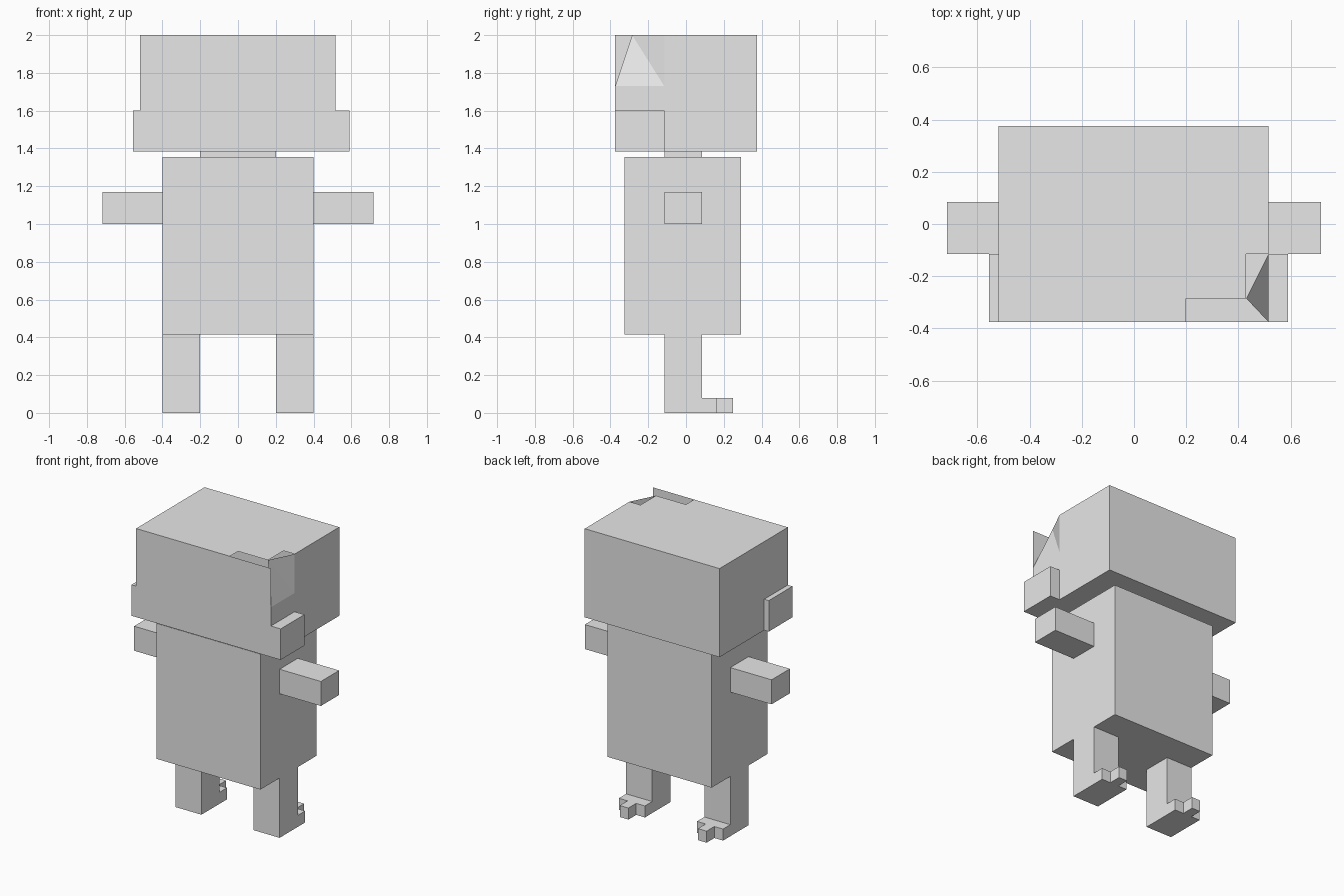
import bpy
import bmesh

if "Cube" in bpy.data.objects:
    bpy.data.objects.remove(bpy.data.objects["Cube"])

grey = bpy.data.materials.new("light grey")
grey.diffuse_color = (0.8, 0.8, 0.8, 1)
grey.use_nodes = True
grey.node_tree.nodes["Principled BSDF"].inputs["Base Color"].default_value = grey.diffuse_color


def finish(name, bm):
    mesh = bpy.data.meshes.new(name)
    bm.to_mesh(mesh)
    bm.free()
    mesh.materials.append(grey)
    obj = bpy.data.objects.new(name, mesh)
    bpy.context.collection.objects.link(obj)
    return obj


def box(name, x, y, z):
    """Box spanning the given (min, max) ranges."""
    bm = bmesh.new()
    bmesh.ops.create_cube(bm, size=1)
    for v in bm.verts:
        v.co = [r[0] if c < 0 else r[1] for c, r in zip(v.co, (x, y, z))]
    return finish(name, bm)


def prism(name, outline, z0, z1):
    """Upright prism from a plan outline."""
    bm = bmesh.new()
    face = bm.faces.new([bm.verts.new((x, y, z0)) for x, y in outline])
    new = bmesh.ops.extrude_face_region(bm, geom=[face])["geom"]
    for v in new:
        if isinstance(v, bmesh.types.BMVert):
            v.co.z = z1
    bmesh.ops.recalc_face_normals(bm, faces=bm.faces)
    return finish(name, bm)


# Torso and neck
box("torso", (-0.4, 0.4), (-0.325, 0.29), (0.415, 1.355))
box("neck", (-0.2, 0.2), (-0.115, 0.085), (1.355, 1.385))

# Head shell: open at the top front right corner, with one panel pushed in
L, R, F, B, BOT, TOP = -0.52, 0.515, -0.375, 0.375, 1.385, 2.0
MID, LOW = -0.115, 1.73
IN_X, IN_Y, GAP = 0.43, -0.285, 0.2
panels = [
    [(L, F, BOT), (R, F, BOT), (R, F, TOP), (L, F, TOP)],
    [(R, B, BOT), (L, B, BOT), (L, B, TOP), (R, B, TOP)],
    [(L, B, BOT), (L, F, BOT), (L, F, TOP), (L, B, TOP)],
    [(L, B, BOT), (R, B, BOT), (R, F, BOT), (L, F, BOT)],
    [(R, F, BOT), (R, B, BOT), (R, B, TOP), (R, MID, TOP), (R, MID, LOW), (R, F, LOW)],
    [(L, F, TOP), (GAP, F, TOP), (GAP, IN_Y, TOP), (IN_X, IN_Y, TOP),
     (IN_X, MID, TOP), (R, MID, TOP), (R, B, TOP), (L, B, TOP)],
    [(R, F, LOW), (R, MID, LOW), (IN_X, IN_Y, TOP)],
    [(R, MID, LOW), (R, MID, TOP), (IN_X, IN_Y, TOP)],
]
bm = bmesh.new()
for panel in panels:
    bm.faces.new([bm.verts.new(p) for p in panel])
bmesh.ops.remove_doubles(bm, verts=bm.verts, dist=0.0001)
finish("head", bm)

# Cheek blocks
box("right_cheek", (R, 0.59), (F, MID), (BOT, 1.6))
box("left_cheek", (-0.555, L), (F, MID), (BOT, 1.6))

# Arms, legs and toed feet on both sides
for side, s in (("left", -1), ("right", 1)):
    box(side + "_arm", sorted((s * 0.4, s * 0.717)), (-0.115, 0.085), (1.0, 1.17))
    box(side + "_leg", sorted((s * 0.2, s * 0.4)), (-0.115, 0.085), (0, 0.415))
    foot = [(-0.1, 0.085), (0.1, 0.085), (0.1, 0.165), (0.033, 0.165),
            (0.033, 0.25), (-0.033, 0.25), (-0.033, 0.165), (-0.1, 0.165)]
    prism(side + "_foot", [(x + s * 0.3, y) for x, y in foot], 0, 0.08)
